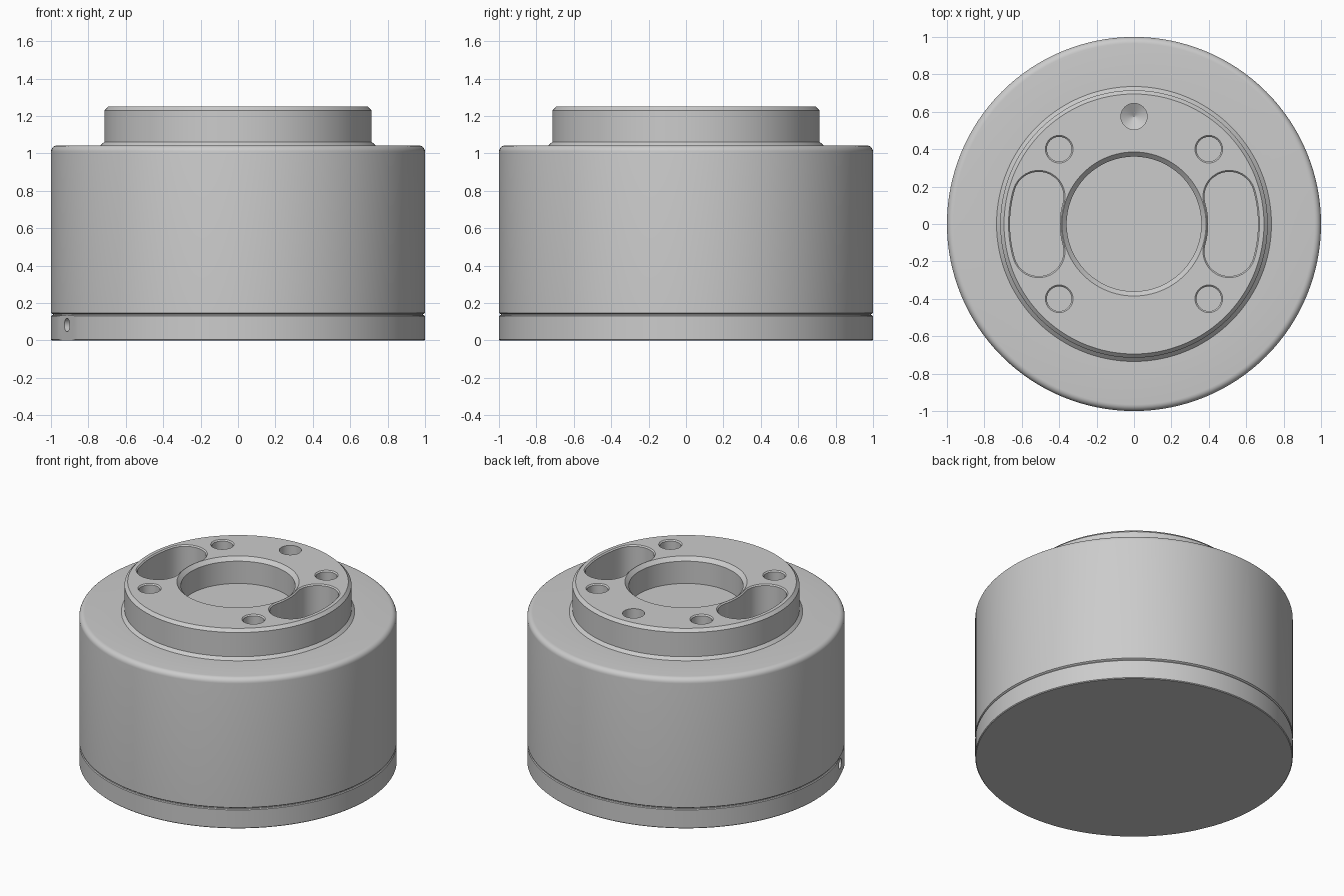
import bpy
import bmesh
from math import sin, cos, pi, atan2, radians
from mathutils import Matrix

if "Cube" in bpy.data.objects:
    bpy.data.objects.remove(bpy.data.objects["Cube"], do_unlink=True)

TOP = 1.25      # height of the collar face
STEP = 1.043    # height of the shoulder

grey = bpy.data.materials.new("machined_grey")
grey.use_nodes = True
grey.diffuse_color = (0.6, 0.6, 0.6, 1)
grey.node_tree.nodes["Principled BSDF"].inputs["Base Color"].default_value = grey.diffuse_color


def circle(r, n=128):
    return [(r * cos(2 * pi * i / n), r * sin(2 * pi * i / n)) for i in range(n)]


def kidney(half_width, radius=0.53, sweep=radians(16), n=16):
    """Curved slot about the origin, centred on +x, with round ends."""
    pts = []
    for side, end in ((1, 1), (-1, -1)):
        # long side, then the round end it runs into
        for i in range(n):
            a = end * sweep * (2 * i / n - 1)
            r = radius + side * half_width
            pts.append((r * cos(a), r * sin(a)))
        cx, cy = radius * cos(sweep), end * radius * sin(sweep)
        start = end * sweep + (0 if side > 0 else pi)
        for i in range(n):
            a = start + pi * i / n
            pts.append((cx + half_width * cos(a), cy + half_width * sin(a)))
    return pts


def loft(name, outline, sections, at=(0, 0), turn=0):
    """Skin the outline through (size, height) sections and cap both ends."""
    bm = bmesh.new()
    rings = [[bm.verts.new((x, y, z)) for x, y in outline(size)] for size, z in sections]
    for a, b in zip(rings, rings[1:]):
        for i in range(len(a)):
            j = (i + 1) % len(a)
            bm.faces.new((a[i], a[j], b[j], b[i]))
    bm.faces.new(rings[0])
    bm.faces.new(rings[-1])
    bmesh.ops.recalc_face_normals(bm, faces=bm.faces)
    bm.transform(Matrix.Translation((*at, 0)) @ Matrix.Rotation(turn, 4, 'Z'))
    return finish(name, bm)


def finish(name, bm):
    mesh = bpy.data.meshes.new(name)
    bm.to_mesh(mesh)
    bm.free()
    mesh.materials.append(grey)
    obj = bpy.data.objects.new(name, mesh)
    bpy.context.collection.objects.link(obj)
    return obj


def activate(obj):
    bpy.ops.object.select_all(action='DESELECT')
    obj.select_set(True)
    bpy.context.view_layer.objects.active = obj


def cut(obj, cutter):
    cutter.hide_render = True
    mod = obj.modifiers.new("cut", 'BOOLEAN')
    mod.operation = 'DIFFERENCE'
    mod.solver = 'EXACT'
    mod.object = cutter
    activate(obj)
    bpy.ops.object.modifier_apply(modifier=mod.name)
    bpy.data.objects.remove(cutter, do_unlink=True)


def pocket(size, floor, bevel=0.008):
    """Sections of a flat pocket with a chamfered rim."""
    return [(size + 2 * bevel, TOP + bevel), (size, TOP - bevel), (size, floor)]


# Housing: drum, rounded shoulder, collar and central bore in one profile
fillet = 0.035
shoulder = [(1 - fillet + fillet * cos(a), STEP - fillet + fillet * sin(a))
            for a in (pi / 2 * i / 6 for i in range(7))]
housing = loft("housing", circle,
               [(0.99, 0.135), (0.99, 0.14), (1, 0.147)] + shoulder +
               [(0.735, STEP), (0.715, 1.062), (0.715, 1.23), (0.695, TOP),
                (0.385, TOP), (0.36, 1.225), (0.36, 1.07)])

# Two kidney pockets
for turn in (0, pi):
    cut(housing, loft("pocket_cutter", kidney, pocket(0.133, 0.85), turn=turn))

# Four flat-bottomed holes
for x in (-0.4, 0.4):
    for y in (-0.4, 0.4):
        cut(housing, loft("hole_cutter", lambda r: circle(r, 40), pocket(0.066, 0.95), at=(x, y)))

# Drilled hole with a conical bottom
cut(housing, loft("drill_cutter", lambda r: circle(r, 40),
                  [(0.07, TOP + 0.02), (0.07, 1.1), (0.001, 1.06)], at=(0, 0.575)))

# Base plate with a shallow flat and a small radial mark
base = loft("base_plate", circle, [(0.995, 0), (1, 0.005), (1, 0.13), (0.995, 0.135)])
spin = Matrix.Rotation(atan2(-0.39, -0.92), 4, 'Z')

bm = bmesh.new()
bmesh.ops.create_cube(bm, size=1, matrix=spin @ Matrix.Translation((1.493, 0, 0)))
cut(base, finish("flat_cutter", bm))

bm = bmesh.new()
bmesh.ops.create_cone(bm, cap_ends=True, segments=24, radius1=0.036, radius2=0.036, depth=0.1,
                      matrix=spin @ Matrix.Translation((1.01, 0, 0.083)) @ Matrix.Rotation(pi / 2, 4, 'Y'))
cut(base, finish("mark_cutter", bm))

# Smooth curved walls, crisp edges
for part in (housing, base):
    activate(part)
    bpy.ops.object.shade_smooth_by_angle(angle=radians(25))
